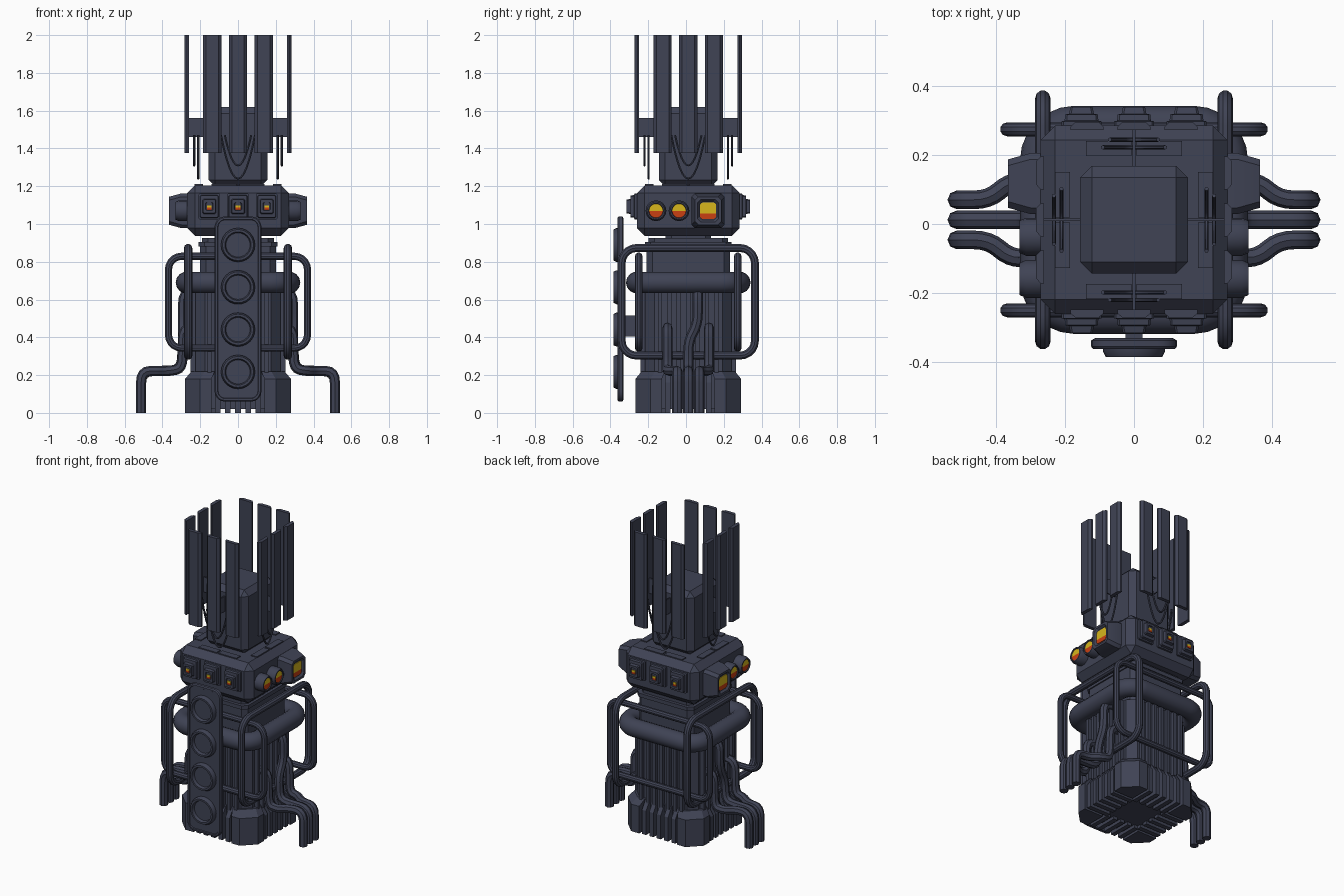
import bpy, bmesh, math
from mathutils import Matrix, Vector

if "Cube" in bpy.data.objects:
    bpy.data.objects.remove(bpy.data.objects["Cube"])

CY = 0.012                                    # the body sits slightly behind y = 0
T = Matrix.Translation
QUARTERS = [Matrix.Rotation(k * math.pi / 2, 4, 'Z') for k in range(4)]
HALVES = QUARTERS[::2]
MIRROR_X = [Matrix(), Matrix.Diagonal((-1, 1, 1, 1))]


def material(name, col):
    m = bpy.data.materials.new(name)
    m.diffuse_color = (*col, 1)
    m.use_nodes = True
    m.node_tree.nodes["Principled BSDF"].inputs["Base Color"].default_value = m.diffuse_color
    return m


STEEL = material("dark_slate", (0.050, 0.056, 0.090))
YELLOW = material("lamp_yellow", (0.68, 0.47, 0.012))
ORANGE = material("lamp_orange", (0.58, 0.05, 0.006))


def finish(name, me, mats):
    for m in mats:
        me.materials.append(m)
    for p in me.polygons:
        p.use_smooth = True
    me.set_sharp_from_angle(angle=math.radians(32))
    ob = bpy.data.objects.new(name, me)
    ob.location.y = CY
    bpy.context.collection.objects.link(ob)
    return ob


def put(name, bm, mats=(STEEL,), copies=None, rule=None):
    """Repeat the geometry by the given matrices and store it as one object."""
    geom = bm.verts[:] + bm.edges[:] + bm.faces[:]
    for mx in (copies or [])[1:]:
        d = bmesh.ops.duplicate(bm, geom=geom)["geom"]
        bmesh.ops.transform(bm, matrix=mx, verts=[v for v in d if isinstance(v, bmesh.types.BMVert)])
    bmesh.ops.recalc_face_normals(bm, faces=bm.faces[:])
    if rule:
        for f in bm.faces:
            f.material_index = rule(f.calc_center_median())
    me = bpy.data.meshes.new(name)
    bm.to_mesh(me)
    bm.free()
    return finish(name, me, mats)


def box(bm, c, s, bev=0.0):
    vs = bmesh.ops.create_cube(bm, size=1, matrix=T(c) @ Matrix.Diagonal((*s, 1)))["verts"]
    if bev:
        bmesh.ops.bevel(bm, geom=list({e for v in vs for e in v.link_edges}), offset=bev,
                        segments=1, affect='EDGES')


def loft(bm, rings):
    rows = [[bm.verts.new(p) for p in r] for r in rings]
    n = len(rows[0])
    for a, b in zip(rows, rows[1:]):
        for i in range(n):
            bm.faces.new((a[i], a[(i + 1) % n], b[(i + 1) % n], b[i]))
    bm.faces.new(rows[0])
    bm.faces.new(rows[-1])


def rrect(hx, hy, r, n):
    """Rounded rectangle; n = 1 gives plain chamfers."""
    out = []
    for k, (sx, sy) in enumerate(((1, 1), (-1, 1), (-1, -1), (1, -1))):
        for i in range(n + 1):
            a = (k + i / n) * math.pi / 2
            out.append((sx * (hx - r) + r * math.cos(a), sy * (hy - r) + r * math.sin(a)))
    return out


def circle(r, n):
    return [(r * math.cos(2 * math.pi * i / n), r * math.sin(2 * math.pi * i / n)) for i in range(n)]


def fillet(pts, r, n=4):
    """Round the inner corners of an open path."""
    pts = [Vector(p) for p in pts]
    out = [pts[0]]
    for a, b, c in zip(pts, pts[1:], pts[2:]):
        p = b + (a - b).normalized() * min(r, (a - b).length * 0.48)
        q = b + (c - b).normalized() * min(r, (c - b).length * 0.48)
        out += [p.lerp(b, i / n).lerp(b.lerp(q, i / n), i / n) for i in range(n + 1)]
    return out + [pts[-1]]


def tubes(name, paths, r, cyclic=False, res=3):
    cu = bpy.data.curves.new(name, 'CURVE')
    cu.dimensions = '3D'
    cu.bevel_depth, cu.bevel_resolution, cu.use_fill_caps = r, res, True
    for pts in paths:
        sp = cu.splines.new('POLY')
        sp.points.add(len(pts) - 1)
        for p, co in zip(sp.points, pts):
            p.co = (*co, 1)
        sp.use_cyclic_u = cyclic
    tmp = bpy.data.objects.new("tmp", cu)
    bpy.context.collection.objects.link(tmp)
    me = bpy.data.meshes.new_from_object(tmp.evaluated_get(bpy.context.evaluated_depsgraph_get()))
    me.materials.clear()
    bpy.data.objects.remove(tmp)
    return finish(name, me, (STEEL,))


# Base: chamfered corner feet with tapered fins between them
bm = bmesh.new()
foot = [(0.14, 0.28), (0.20, 0.28), (0.28, 0.20), (0.28, 0.14), (0.14, 0.14)]
loft(bm, [[(x * s, y * s, z) for x, y in foot] for z, s in ((0, 1), (0.18, 1), (0.22, 0.88))])
put("base_corners", bm, copies=QUARTERS)
bm = bmesh.new()
for i in range(-2, 3):
    w = [(-0.275, 0), (-0.275, 0.16), (-0.235, 0.22), (-0.12, 0.22), (-0.12, 0)]
    loft(bm, [[(i * 0.054 + s * 0.015, y, z) for y, z in w] for s in (-1, 1)])
put("base_fins", bm, copies=QUARTERS)

# Central body, cooling fins and collar
bm = bmesh.new()
for hx, hy, z0, z1, c in ((0.225, 0.23, 0.02, 0.64, 0.05), (0.20, 0.22, 0.6, 0.88, 0.03),
                          (0.208, 0.23, 0.88, 0.905, 0.03), (0.19, 0.21, 0.9, 0.925, 0.03),
                          (0.12, 0.12, 0.9, 0.96, 0.03)):
    loft(bm, [[(x, y, z) for x, y in rrect(hx, hy, c, 1)] for z in (z0, z1)])
put("body", bm)
bm = bmesh.new()
for i in range(-3, 4):
    box(bm, (i * 0.05, -0.23, 0.42), (0.022, 0.045, 0.44))
put("body_fins", bm, copies=QUARTERS)

# Thick ring pipe and the four guard loops
tubes("ring_pipe", [[(x, y, 0.69) for x, y in rrect(0.272, 0.272, 0.1, 6)]], 0.058, True, 5)
tubes("side_guards", [[(s * 0.264, y, 0.588 + z) for y, z in rrect(0.353, 0.285, 0.08, 5)]
                      for s in (-1, 1)], 0.022, True)
tubes("cross_guards", [[(x, s * 0.262, 0.586 + z) for x, z in rrect(0.368, 0.243, 0.07, 5)]
                       for s in (-1, 1)], 0.02, True)

# Three hoses down each side
hoses = []
for s in (-1, 1):
    for d in (-1, 1):
        hoses.append(fillet([(s * x, d * y, z) for x, y, z in (
            (0.513, 0.058, 0), (0.513, 0.058, 0.22), (0.42, 0.058, 0.222), (0.36, 0.11, 0.222),
            (0.295, 0.11, 0.235), (0.29, 0.11, 0.45), (0.2, 0.11, 0.45))], 0.06))
    hoses.append(fillet([(s * x, y, z) for x, y, z in (
        (0.513, 0, 0), (0.513, 0, 0.22), (0.30, 0, 0.225), (0.29, 0, 0.38),
        (0.29, 0.05, 0.47), (0.29, 0.05, 0.64), (0.2, 0.05, 0.64))], 0.06))
tubes("hoses", hoses, 0.027, res=2)

# Front panel with four dished discs, and its bracket
bm = bmesh.new()
loft(bm, [[(x, y - CY, 0.55 + z) for x, z in rrect(0.124 - i, 0.49 - i, 0.055 - i, 5)]
          for i, y in ((0.012, -0.33), (0, -0.337), (0, -0.355), (0.006, -0.362),
                       (0.016, -0.362), (0.019, -0.357))])
put("front_panel", bm)
bm = bmesh.new()
for k in range(4):
    loft(bm, [[(x, y - CY, 0.217 + 0.224 * k + z) for x, z in circle(r, 24)]
              for r, y in ((0.09, -0.35), (0.09, -0.368), (0.082, -0.385), (0.07, -0.385), (0.064, -0.366))])
put("panel_discs", bm)
bm = bmesh.new()
box(bm, (0, -0.29, 0.46), (0.05, 0.12, 0.11))
put("panel_bracket", bm)

# Head block with thin roof plates
bm = bmesh.new()
box(bm, (0, 0, 1.071), (0.54, 0.545, 0.268), 0.042)
put("head", bm)
bm = bmesh.new()
for s in (-1, 1):
    box(bm, (s * 0.073, -0.207, 1.206), (0.132, 0.044, 0.01))
put("roof_plates", bm, copies=QUARTERS)

# Stepped lamp housings, three on the front and three on the back
bm = bmesh.new()
for i in (-1, 0, 1):
    loft(bm, [[(i * 0.152 + x, y, 1.093 + z) for x, z in rrect(hx, hz, 0.006, 1)]
              for hx, hz, y in ((0.058, 0.068, -0.25), (0.058, 0.068, -0.285), (0.049, 0.06, -0.287),
                                (0.047, 0.058, -0.305), (0.036, 0.04, -0.307), (0.032, 0.036, -0.327),
                                (0.02, 0.022, -0.327), (0.017, 0.02, -0.32))])
put("small_lamp_housings", bm, copies=HALVES)
bm = bmesh.new()
for i in (-1, 0, 1):
    for s in (-1, 1):
        box(bm, (i * 0.152, -0.321, 1.087 + s * 0.006), (0.024, 0.008, 0.012))
put("small_lamps", bm, (YELLOW, ORANGE), HALVES, lambda c: int(c.z < 1.087))

# Side pods with a square lens, and two round lens barrels beside each
bm = bmesh.new()
loft(bm, [[(x, 0.105 + y, 1.07 + z) for y, z in rrect(h, h + 0.004, 0.018, 1)]
          for x, h in ((0.25, 0.088), (0.30, 0.088), (0.365, 0.07), (0.365, 0.056), (0.352, 0.046))])
put("side_pods", bm, copies=MIRROR_X)
bm = bmesh.new()
for y0 in (-0.049, -0.171):
    loft(bm, [[(x, y0 + y, 1.07 + z) for y, z in circle(r, 16)]
              for x, r in ((0.25, 0.055), (0.312, 0.055), (0.331, 0.047), (0.331, 0.04), (0.322, 0.037))])
put("lens_barrels", bm, copies=MIRROR_X)


def lens(name, x, y0, outline, split):
    bm = bmesh.new()
    loft(bm, [[(x + d, y0 + y, 1.07 + z) for y, z in outline] for d in (-0.004, 0.004)])
    bmesh.ops.bisect_plane(bm, geom=bm.verts[:] + bm.edges[:] + bm.faces[:],
                           plane_co=(0, 0, split), plane_no=(0, 0, 1))
    put(name, bm, (YELLOW, ORANGE), MIRROR_X, lambda c: int(c.z < split))


lens("square_lenses", 0.352, 0.105, rrect(0.043, 0.043, 0.014, 3), 1.056)
lens("front_round_lenses", 0.322, -0.171, circle(0.037, 16), 1.069)
lens("rear_round_lenses", 0.322, -0.049, circle(0.037, 16), 1.069)

# Chimney column and its crossed support plates
bm = bmesh.new()
box(bm, (0, 0, 1.41), (0.312, 0.312, 0.42), 0.034)
put("chimney_column", bm)
bm = bmesh.new()
box(bm, (0, 0, 1.51), (0.53, 0.008, 0.1))
box(bm, (0, 0, 1.51), (0.008, 0.53, 0.1))
put("support_plates", bm)

# Twelve upright slats, three on each side
bm = bmesh.new()
slat = [(-0.048, -0.26), (0.048, -0.26), (0.048, -0.27), (0.033, -0.284), (-0.033, -0.284), (-0.048, -0.27)]
for i in (-1, 0, 1):
    loft(bm, [[(i * 0.136 + x, y, z) for x, y in slat] for z in (1.375, 2.0)])
put("chimney_slats", bm, copies=QUARTERS)

# Drooping cables around the column
cables = []
for m in QUARTERS:
    for w, d, low in ((0.09, 0.21, 1.24), (0.07, 0.232, 1.31)):
        cables.append([m @ Vector((w * t, -d, low + (1.47 - low) * t * t))
                       for t in [k / 6 - 1 for k in range(13)]])
tubes("hanging_cables", cables, 0.006, res=1)
